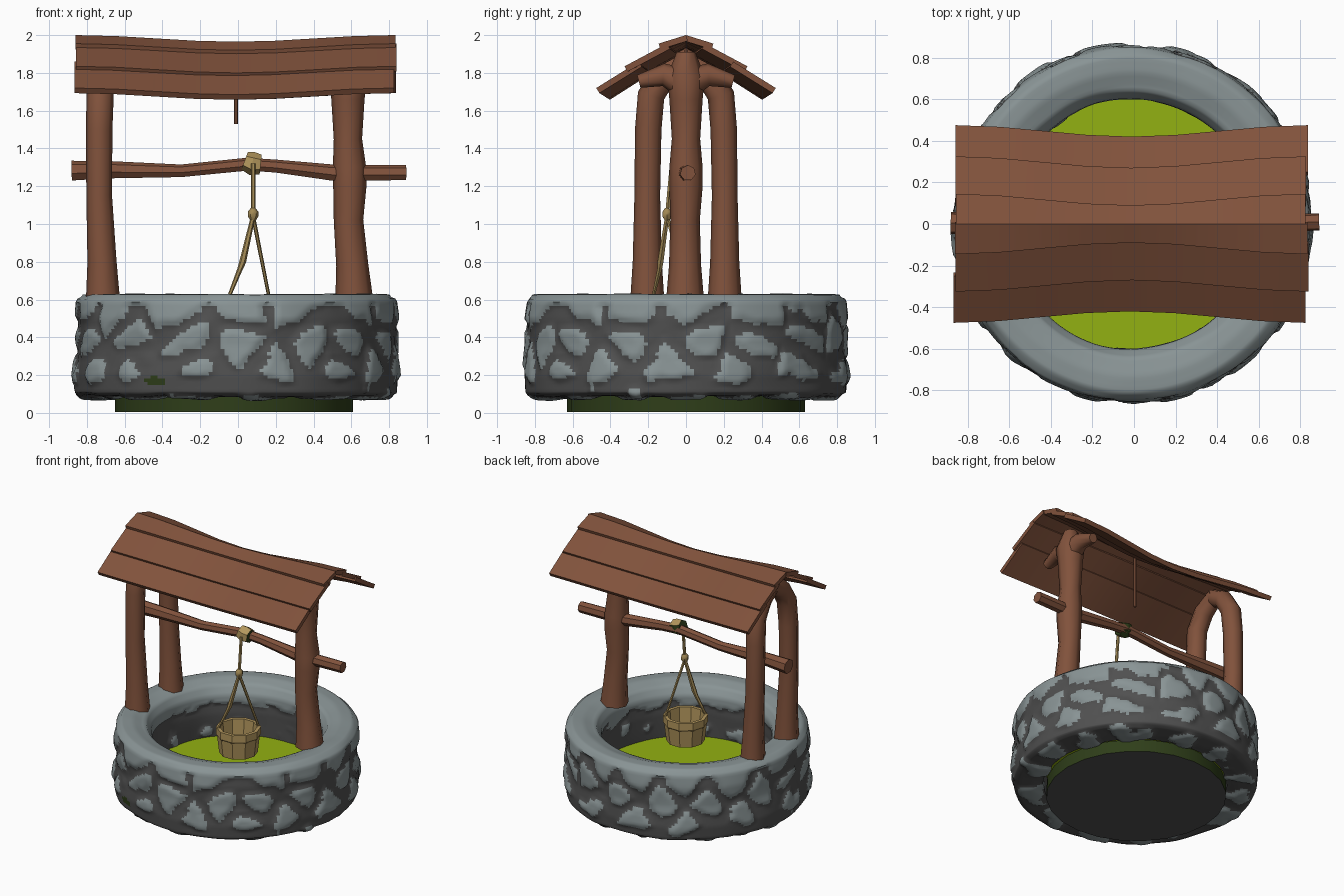
import bpy, bmesh, math, random
from mathutils import Vector, kdtree, noise

if "Cube" in bpy.data.objects:
    bpy.data.objects.remove(bpy.data.objects["Cube"])

random.seed(4)
TAU = math.tau


def material(name, rgb):
    m = bpy.data.materials.new(name)
    m.diffuse_color = (*rgb, 1)
    m.use_nodes = True
    m.node_tree.nodes["Principled BSDF"].inputs["Base Color"].default_value = m.diffuse_color
    return m


WOOD = material("brown wood", (0.22, 0.085, 0.045))
STONE = material("light stone", (0.25, 0.295, 0.30))
MORTAR = material("dark mortar", (0.08, 0.08, 0.08))
WATER = material("green water", (0.29, 0.44, 0.006))
MOSS = material("dark moss", (0.028, 0.048, 0.010))
TAN = material("tan bucket", (0.45, 0.31, 0.11))
ROPE = material("rope", (0.36, 0.25, 0.09))


def finish(name, bm, mats, angle=40):
    bmesh.ops.recalc_face_normals(bm, faces=bm.faces[:])
    me = bpy.data.meshes.new(name)
    bm.to_mesh(me)
    bm.free()
    for m in mats:
        me.materials.append(m)
    me.shade_smooth()
    me.set_sharp_from_angle(angle=math.radians(angle))
    ob = bpy.data.objects.new(name, me)
    bpy.context.collection.objects.link(ob)
    return ob


def loft(name, rings, mat, angle=40):
    """Skin a list of closed rings and cap both ends."""
    bm = bmesh.new()
    vs = [[bm.verts.new(p) for p in r] for r in rings]
    n = len(vs[0])
    for a, b in zip(vs, vs[1:]):
        for i in range(n):
            bm.faces.new((a[i], a[(i + 1) % n], b[(i + 1) % n], b[i]))
    bm.faces.new(vs[0])
    bm.faces.new(vs[-1])
    return finish(name, bm, [mat], angle)


def tube(name, path, mat, sides=8, angle=50):
    """Tapered limb along (x, y, z, radius) points."""
    pts = [Vector(p[:3]) for p in path]
    ref = Vector((1, 0.01, 0)) if abs((pts[-1] - pts[0]).normalized().x) < 0.8 else Vector((0, 0, 1))
    rings = []
    for i, p in enumerate(pts):
        t = (pts[min(i + 1, len(pts) - 1)] - pts[max(i - 1, 0)]).normalized()
        u = (ref - t * ref.dot(t)).normalized()
        w = t.cross(u)
        rings.append([p + path[i][3] * (u * math.cos(TAU * k / sides) + w * math.sin(TAU * k / sides))
                      for k in range(sides)])
    return loft(name, rings, mat, angle)


def lathe(name, profile, center, mat, sides, angle=40):
    return loft(name, [[(center[0] + r * math.cos(TAU * k / sides), center[1] + r * math.sin(TAU * k / sides), z)
                        for k in range(sides)] for r, z in profile], mat, angle)


# Stone ring: rounded profile swept round, stones raised from the mortar
PROFILE = [(0.72, 0.075), (0.82, 0.078), (0.862, 0.10), (0.868, 0.2), (0.85, 0.36), (0.855, 0.5),
           (0.842, 0.59), (0.81, 0.628), (0.73, 0.63), (0.65, 0.605), (0.607, 0.54), (0.60, 0.40),
           (0.61, 0.2), (0.63, 0.085)]


def resample(poly, count):
    pts = [Vector(p) for p in poly] + [Vector(poly[0])]
    lens = [(b - a).length for a, b in zip(pts, pts[1:])]
    total, out = sum(lens), []
    for k in range(count):
        d, i = total * k / count, 0
        while d > lens[i]:
            d -= lens[i]
            i += 1
        out.append(pts[i].lerp(pts[i + 1], d / lens[i]))
    return out


seeds = []
for r, z, n in ((0.86, 0.53, 15), (0.86, 0.385, 16), (0.87, 0.24, 14), (0.75, 0.08, 14),
                (0.60, 0.50, 12), (0.60, 0.33, 12)):
    off = random.random()
    for k in range(n):
        a = TAU * (k + off + random.uniform(-0.17, 0.17)) / n
        seeds.append((r * math.cos(a), r * math.sin(a), z + random.uniform(-0.025, 0.025)))
tree = kdtree.KDTree(len(seeds))
for i, s in enumerate(seeds):
    tree.insert(s, i)
tree.balance()


def stone_margin(p):
    """Above zero on a stone, below zero in the mortar."""
    near = tree.find_n(p, 2)
    r = math.hypot(p.x, p.y)
    width = 0.055 if r > 0.8 and p.z > 0.3 else 0.085
    if r < 0.7 and p.z < 0.45:
        width = 0.16
    if p.z < 0.16:
        width = 0.12
    width *= 1 + 0.9 * noise.noise(p * 9)
    m = near[1][2] - near[0][2] - width
    if p.z > 0.575 or (r < 0.7 and p.z > 0.48 + 0.05 * noise.noise(p * 8)):
        m = max(m, 0.05)
    return m


SEG = 260
prof = resample(PROFILE, 84)
bm = bmesh.new()
grid = []
for s in range(SEG):
    a = TAU * s / SEG
    d = Vector((math.cos(a), math.sin(a), 0))
    row = []
    for i, q in enumerate(prof):
        t = prof[(i + 1) % len(prof)] - prof[i - 1]
        nrm = Vector((t.y, -t.x)).normalized()
        p = d * q.x + Vector((0, 0, q.y))
        lift = 0.018 * max(0, min(1, stone_margin(p) / 0.06 + 0.4)) - 0.012 + 0.010 * noise.noise(p * 4)
        if q.y > 0.6:
            lift = 0.004 * noise.noise(p * 5)
        row.append(bm.verts.new(p + (d * nrm.x + Vector((0, 0, nrm.y))) * lift + Vector((-0.01, 0, 0))))
    grid.append(row)
for s in range(SEG):
    for i in range(len(prof)):
        s2, j = (s + 1) % SEG, (i + 1) % len(prof)
        f = bm.faces.new((grid[s][i], grid[s2][i], grid[s2][j], grid[s][j]))
        c = f.calc_center_median()
        f.material_index = 0 if stone_margin(c) > 0 else 1
        # small moss patch low on the front
        if c.y < -0.6 and ((c.x + 0.44) / 0.06) ** 2 + ((c.z - 0.17) / 0.022) ** 2 < 1:
            f.material_index = 2
finish("stone_ring", bm, [STONE, MORTAR, MOSS], 60)

# Base disc and water
base = lathe("base_disc", [(0.63, 0.005), (0.63, 0.10)], (-0.02, 0), MOSS, 24)
base.data.materials.append(MORTAR)
for f in base.data.polygons:
    f.material_index = 1 if f.normal.z < -0.5 else 0
lathe("water", [(0.63, 0.20), (0.63, 0.22)], (-0.01, 0), WATER, 24)

# Left pair of posts, arching together under the ridge
for side, tag in ((-1, "front"), (1, "back")):
    tube(f"left_{tag}_post", [(-0.715, side * 0.205, 0.60, 0.09), (-0.72, side * 0.205, 0.80, 0.077),
                              (-0.735, side * 0.205, 1.15, 0.068), (-0.735, side * 0.20, 1.50, 0.070),
                              (-0.73, side * 0.185, 1.68, 0.072), (-0.73, side * 0.11, 1.80, 0.07),
                              (-0.73, side * -0.02, 1.88, 0.06)], WOOD)

# Right post with a forked top
tube("right_post", [(0.615, -0.005, 0.60, 0.10), (0.605, -0.005, 0.78, 0.085), (0.585, -0.005, 1.02, 0.078),
                    (0.592, 0, 1.20, 0.088), (0.59, 0, 1.30, 0.088), (0.582, 0, 1.45, 0.075),
                    (0.582, 0, 1.66, 0.088), (0.582, 0, 1.78, 0.10), (0.582, 0, 1.91, 0.05)], WOOD)
for side, tag in ((-1, "front"), (1, "back")):
    tube(f"right_{tag}_fork", [(0.582, 0, 1.74, 0.085), (0.582, side * 0.12, 1.79, 0.06),
                               (0.582, side * 0.25, 1.755, 0.035)], WOOD)

# Axle and roof peg
tube("axle", [(-0.88, 0.005, 1.28, 0.055), (-0.68, 0, 1.285, 0.048), (-0.3, 0, 1.28, 0.035),
              (0.05, 0, 1.315, 0.036), (0.2, 0, 1.305, 0.036), (0.5, 0, 1.27, 0.045),
              (0.89, 0.01, 1.27, 0.042)], WOOD, 7)
tube("roof_peg", [(-0.01, 0, 1.53, 0.010), (-0.01, 0, 1.95, 0.012)], WOOD, 6)

# Sagging roof: three overlapping planks on each side
PLANKS = [(0.0, 2.0, 0.145, 1.955), (0.10, 1.955, 0.325, 1.835), (0.25, 1.86, 0.475, 1.72)]
for side, tag in ((-1, "front"), (1, "back")):
    for k, (y0, z0, y1, z1) in enumerate(PLANKS):
        nrm = Vector((y0 - y1, z0 - z1))
        nrm = Vector((-abs(nrm.y), -abs(nrm.x))).normalized() * 0.032
        x0, x1 = -0.87 + random.uniform(0, 0.015), 0.835 + random.uniform(-0.01, 0.005)
        rings = []
        for c in range(9):
            t = c / 4 - 1
            sag = 0.5 + 0.5 * math.cos(math.pi * t)
            dy0, dy1 = -0.05 * sag * (k > 0), -0.055 * sag
            dz = -0.035 * sag
            sec = [(y0 + dy0, z0 + dz), (y1 + dy1, z1 + dz),
                   (y1 + dy1 + nrm.x, z1 + dz + nrm.y), (y0 + dy0 + nrm.x, z0 + dz + nrm.y)]
            x = x0 + (x1 - x0) * c / 8
            rings.append([(x, side * y, z) for y, z in sec])
        loft(f"{tag}_roof_plank_{k + 1}", rings, WOOD, 30)

# Rope wrap on the axle, tan in front and mossy elsewhere
wrap = tube("rope_wrap", [(0.035, -0.02, 1.335, 0.05), (0.075, -0.02, 1.32, 0.062),
                          (0.12, -0.02, 1.315, 0.052)], TAN, 6, 20)
wrap.data.materials.append(MOSS)
for f in wrap.data.polygons:
    f.material_index = 0 if f.normal.y < -0.4 or f.normal.z > 0.8 else 1

# Rope, knot and bucket bridle
tube("rope", [(0.08, -0.075, 1.32, 0.012), (0.08, -0.10, 1.05, 0.012)], ROPE, 6)
tube("rope_knot", [(0.08, -0.10, 1.085, 0.012), (0.08, -0.10, 1.065, 0.028), (0.08, -0.10, 1.04, 0.028),
                   (0.08, -0.10, 1.015, 0.012)], ROPE, 6)
tube("left_bridle", [(0.08, -0.10, 1.04, 0.012), (0.025, -0.135, 0.80, 0.018), (0.01, -0.14, 0.76, 0.014),
                     (-0.05, -0.175, 0.61, 0.009)], ROPE, 6)
tube("right_bridle", [(0.08, -0.10, 1.04, 0.011), (0.165, 0.02, 0.61, 0.009)], ROPE, 6)

# Hollow bucket
lathe("bucket", [(0.135, 0.43), (0.15, 0.56), (0.158, 0.57), (0.158, 0.625), (0.132, 0.625), (0.12, 0.46)],
      (0.06, -0.08), TAN, 10, 30)
